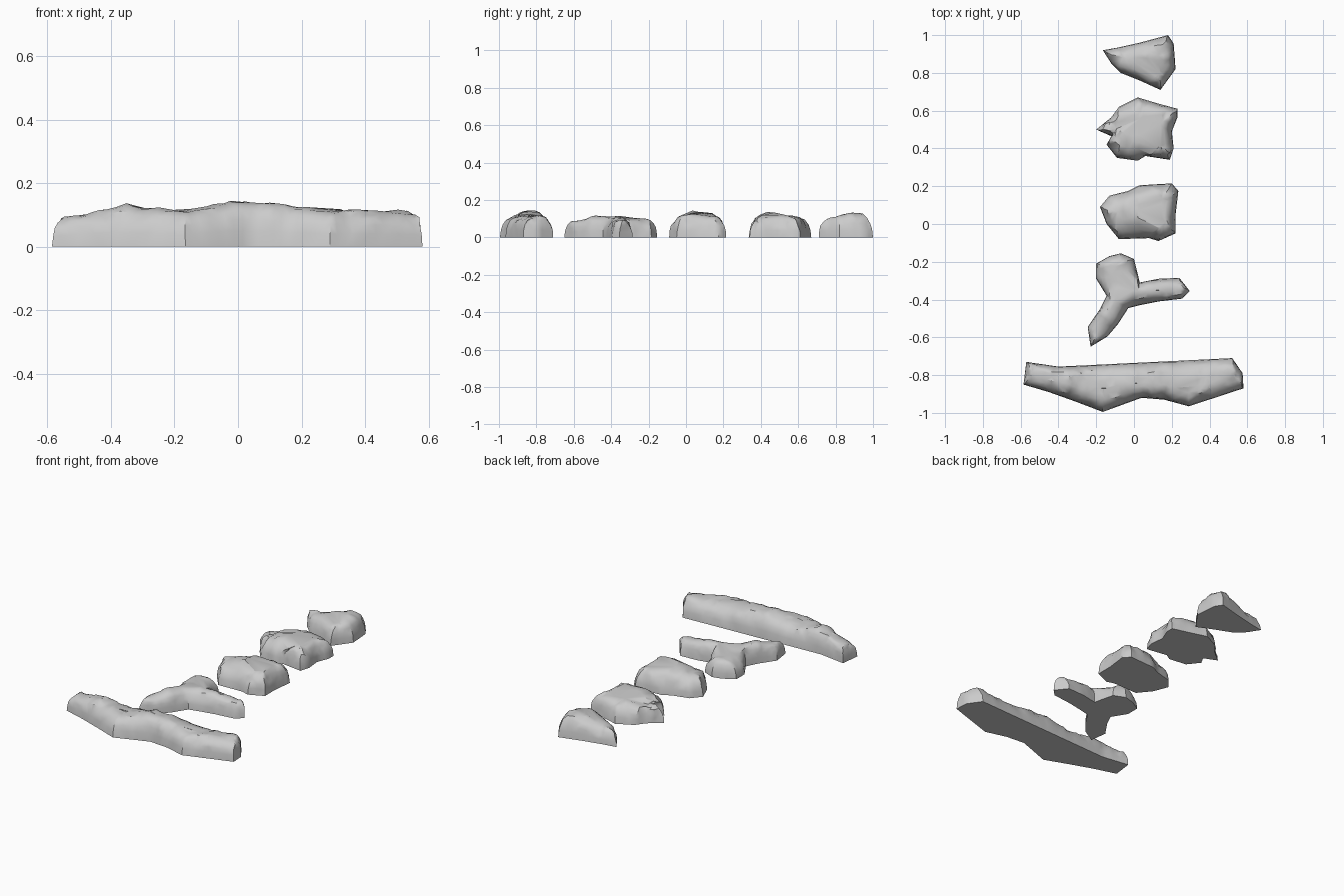
import bpy, bmesh, math
from mathutils import Vector, noise

if "Cube" in bpy.data.objects:
    bpy.data.objects.remove(bpy.data.objects["Cube"])

STEP = 0.026


def resample(points, closed):
    """Split a polyline into short, even pieces."""
    pts = [Vector(p).to_3d() for p in points]
    out = []
    for a, b in zip(pts, pts[1:] + (pts[:1] if closed else [])):
        n = max(1, round((b - a).length / STEP))
        out += [a.lerp(b, i / n) for i in range(n)]
    return out if closed else out + [pts[-1]]


def rock(name, outline, spines, steep=2.6, rough=0.012):
    """Loft rings from a ground outline up to the crest lines, then roughen."""
    crest = [p for s in spines for p in resample(s, False)]
    base = resample(outline, True)
    near = [min(crest, key=lambda c: (c.xy - b.xy).length) for b in base]
    levels = [0, 0.04, 0.13, 0.28, 0.48, 0.74, 1]
    bm = bmesh.new()
    rings = []
    for t in levels:
        rise = math.sqrt(1 - (1 - t) ** steep)
        ring = []
        for b, c in zip(base, near):
            p = b.lerp(c, t)
            p.z = c.z * rise
            if t > 0:
                q = p * 17
                chip = noise.noise_vector(q) * rough
                chip += noise.noise_vector(q * 2.3) * rough * 0.5
                chip.z *= 0.8
                p += chip * min(1, t * 5)
                p.z = max(p.z, 0.004)
            ring.append(bm.verts.new(p))
        rings.append(ring)
    n = len(base)
    for lo, hi in zip(rings, rings[1:]):
        for i in range(n):
            j = (i + 1) % n
            bm.faces.new((lo[i], lo[j], hi[j], hi[i]))
    bm.faces.new(rings[0][::-1])  # flat underside
    bmesh.ops.remove_doubles(bm, verts=bm.verts, dist=0.003)
    bmesh.ops.holes_fill(bm, edges=[e for e in bm.edges if e.is_boundary], sides=0)
    bmesh.ops.triangulate(bm, faces=bm.faces)
    bmesh.ops.recalc_face_normals(bm, faces=bm.faces)
    me = bpy.data.meshes.new(name)
    bm.to_mesh(me)
    bm.free()
    ob = bpy.data.objects.new(name, me)
    bpy.context.collection.objects.link(ob)
    bpy.ops.object.select_all(action='DESELECT')
    ob.select_set(True)
    bpy.context.view_layer.objects.active = ob
    bpy.ops.object.shade_smooth_by_angle(angle=math.radians(35))


# wedge-shaped rock at the back
rock("wedge_rock",
     [(-.165, .92), (-.08, .935), (.03, .96), (.18, 1.0), (.21, .955), (.22, .82),
      (.14, .71), (.03, .76), (-.07, .80), (-.12, .85)],
     [[(-.06, .88, .09), (.04, .875, .12), (.13, .89, .135), (.14, .79, .11)]])

# jagged boulder
rock("jagged_boulder",
     [(-.2, .5), (-.12, .565), (-.08, .62), (.02, .67), (.12, .64), (.23, .61),
      (.23, .565), (.2, .49), (.21, .40), (.19, .34), (.06, .36), (.02, .335),
      (-.09, .35), (-.145, .42), (-.12, .465)],
     [[(-.09, .5, .10), (0, .47, .135), (.1, .47, .14), (.16, .55, .11)],
      [(0, .47, .135), (.03, .56, .12)], [(.1, .47, .14), (.14, .41, .12)]],
     rough=0.018)

# rounded boulder in the middle
rock("round_boulder",
     [(-.18, .09), (-.13, .15), (-.03, .175), (.03, .205), (.2, .215), (.235, .175),
      (.22, .05), (.22, -.05), (.13, -.09), (.08, -.075), (-.08, -.08), (-.145, 0)],
     [[(-.09, .07, .11), (.02, .07, .138), (.13, .07, .135), (.16, .0, .12)],
      [(.13, .07, .135), (.15, .13, .115)]])

# three-armed ridge
rock("forked_ridge",
     [(-.07, -.155), (0, -.185), (.02, -.265), (.03, -.31), (.13, -.29), (.24, -.285),
      (.295, -.355), (.255, -.395), (.13, -.41), (.03, -.43), (-.03, -.445),
      (-.085, -.53), (-.14, -.595), (-.23, -.65), (-.245, -.545), (-.18, -.45),
      (-.145, -.38), (-.2, -.29), (-.2, -.21), (-.13, -.17)],
     [[(-.1, -.22, .1), (-.08, -.36, .112), (-.14, -.48, .115), (-.2, -.59, .09)],
      [(-.08, -.36, .112), (.1, -.355, .11), (.245, -.34, .09)]], rough=0.009)

# long ridge at the front
rock("long_ridge",
     [(-.57, -.73), (-.4, -.755), (.52, -.71), (.575, -.79), (.58, -.87), (.29, -.965),
      (.16, -.93), (.04, -.92), (-.165, -.995), (-.31, -.94), (-.45, -.89), (-.585, -.85)],
     [[(-.53, -.79, .095), (-.35, -.825, .13), (-.17, -.87, .112), (0, -.84, .142),
       (.1, -.84, .135), (.28, -.87, .115), (.4, -.84, .112), (.53, -.79, .108)]],
     steep=3.4)
